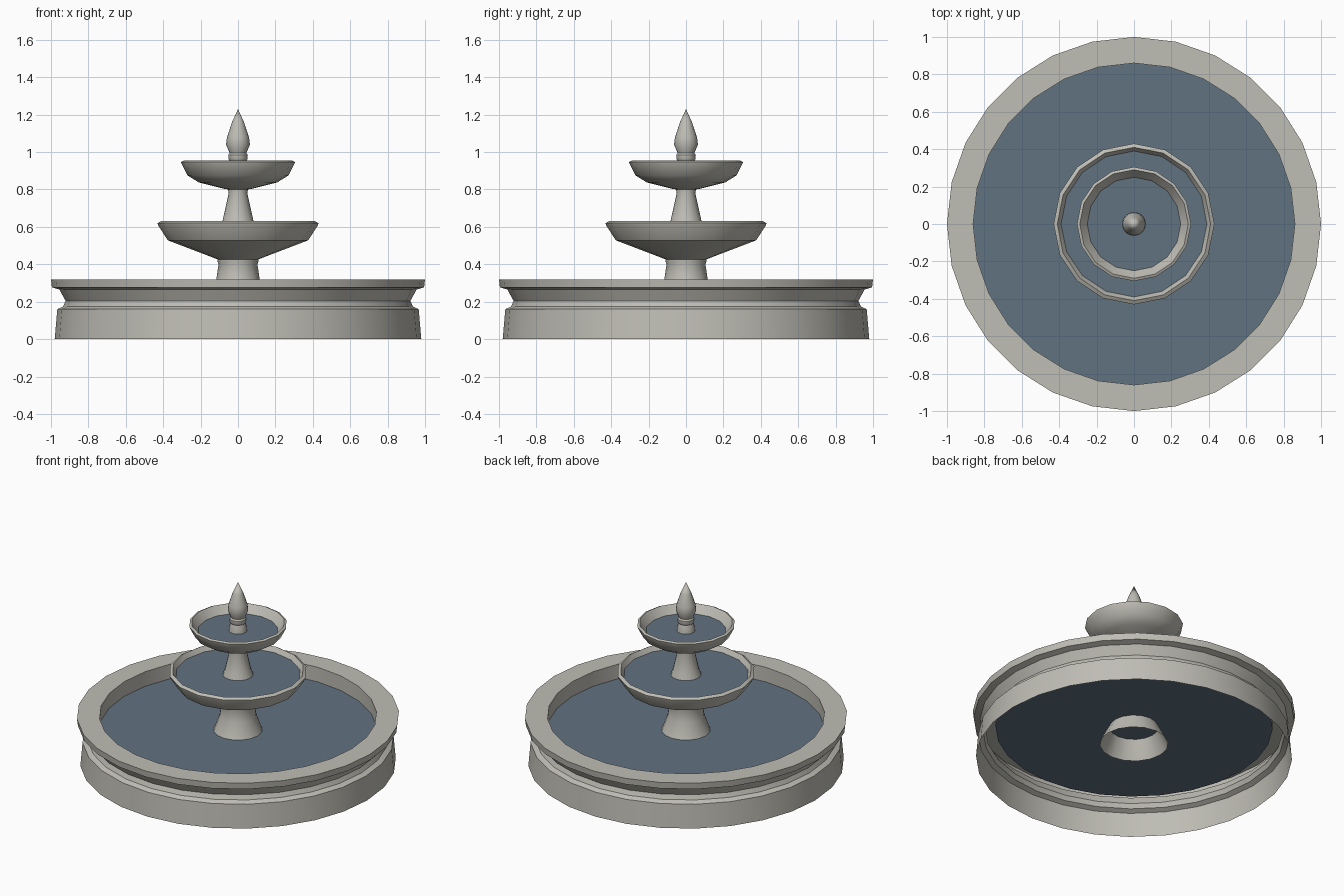
import bpy, math

if "Cube" in bpy.data.objects:
    bpy.data.objects.remove(bpy.data.objects["Cube"])

stone = bpy.data.materials.new("stone")
stone.diffuse_color = (0.52, 0.51, 0.46, 1)
stone.use_nodes = True
stone.node_tree.nodes["Principled BSDF"].inputs["Base Color"].default_value = stone.diffuse_color
water = bpy.data.materials.new("water")
water.diffuse_color = (0.12, 0.17, 0.22, 1)
water.use_nodes = True
water.node_tree.nodes["Principled BSDF"].inputs["Base Color"].default_value = water.diffuse_color


def add_mesh(name, verts, faces, material):
    mesh = bpy.data.meshes.new(name)
    mesh.from_pydata(verts, [], faces)
    mesh.materials.append(material)
    obj = bpy.data.objects.new(name, mesh)
    bpy.context.collection.objects.link(obj)
    bpy.ops.object.select_all(action='DESELECT')
    obj.select_set(True)
    bpy.context.view_layer.objects.active = obj
    bpy.ops.object.shade_smooth_by_angle(angle=math.radians(32))
    return obj


def ring(r, z, sides):
    return [(r * math.cos(2 * math.pi * j / sides), r * math.sin(2 * math.pi * j / sides), z)
            for j in range(sides)]


def lathe(name, profile, sides):
    """Spin (radius, height) points around z; radius 0 at the end makes a tip."""
    verts, faces = [], []
    tip = profile[-1][0] == 0
    rings = profile[:-1] if tip else profile
    for r, z in rings:
        verts += ring(r, z, sides)
    for i in range(len(rings) - 1):
        for j in range(sides):
            k = (j + 1) % sides
            a, b = i * sides, (i + 1) * sides
            faces.append((a + j, a + k, b + k, b + j))
    if tip:
        verts.append((0, 0, profile[-1][1]))
        a = (len(rings) - 1) * sides
        faces += [(a + j, a + (j + 1) % sides, len(verts) - 1) for j in range(sides)]
    return add_mesh(name, verts, faces, stone)


def disc(name, r, z, sides):
    return add_mesh(name, ring(r, z, sides), [tuple(range(sides))], water)


# Large pool wall: plinth, cove, rim and short inner wall
lathe("pool_wall", [(0.98, 0), (0.966, 0.16), (0.935, 0.175), (0.922, 0.205), (0.955, 0.265),
                    (0.995, 0.277), (1.0, 0.32), (0.86, 0.32), (0.86, 0.22)], 28)
disc("pool_water", 0.86, 0.22, 28)

# Flared pedestal
lathe("pedestal", [(0.213, 0.10), (0.152, 0.22), (0.116, 0.32), (0.104, 0.40),
                   (0.109, 0.415), (0.109, 0.43)], 16)

# Lower bowl
lathe("lower_bowl", [(0.105, 0.425), (0.375, 0.528), (0.427, 0.608), (0.43, 0.62),
                     (0.41, 0.632), (0.39, 0.60)], 16)
disc("lower_water", 0.39, 0.60, 16)

# Stem between the bowls
lathe("stem", [(0.096, 0.595), (0.092, 0.61), (0.082, 0.635), (0.05, 0.78), (0.056, 0.81)], 16)

# Upper bowl
lathe("upper_bowl", [(0.05, 0.80), (0.07, 0.803), (0.21, 0.838), (0.27, 0.875), (0.303, 0.94),
                     (0.305, 0.947), (0.29, 0.954), (0.25, 0.90)], 16)
disc("upper_water", 0.252, 0.90, 16)

# Bud-shaped finial
lathe("finial", [(0.057, 0.89), (0.055, 0.925), (0.046, 0.955), (0.052, 0.965), (0.052, 0.985),
                 (0.045, 0.995), (0.064, 1.04), (0.059, 1.08), (0.034, 1.155), (0, 1.23)], 16)
